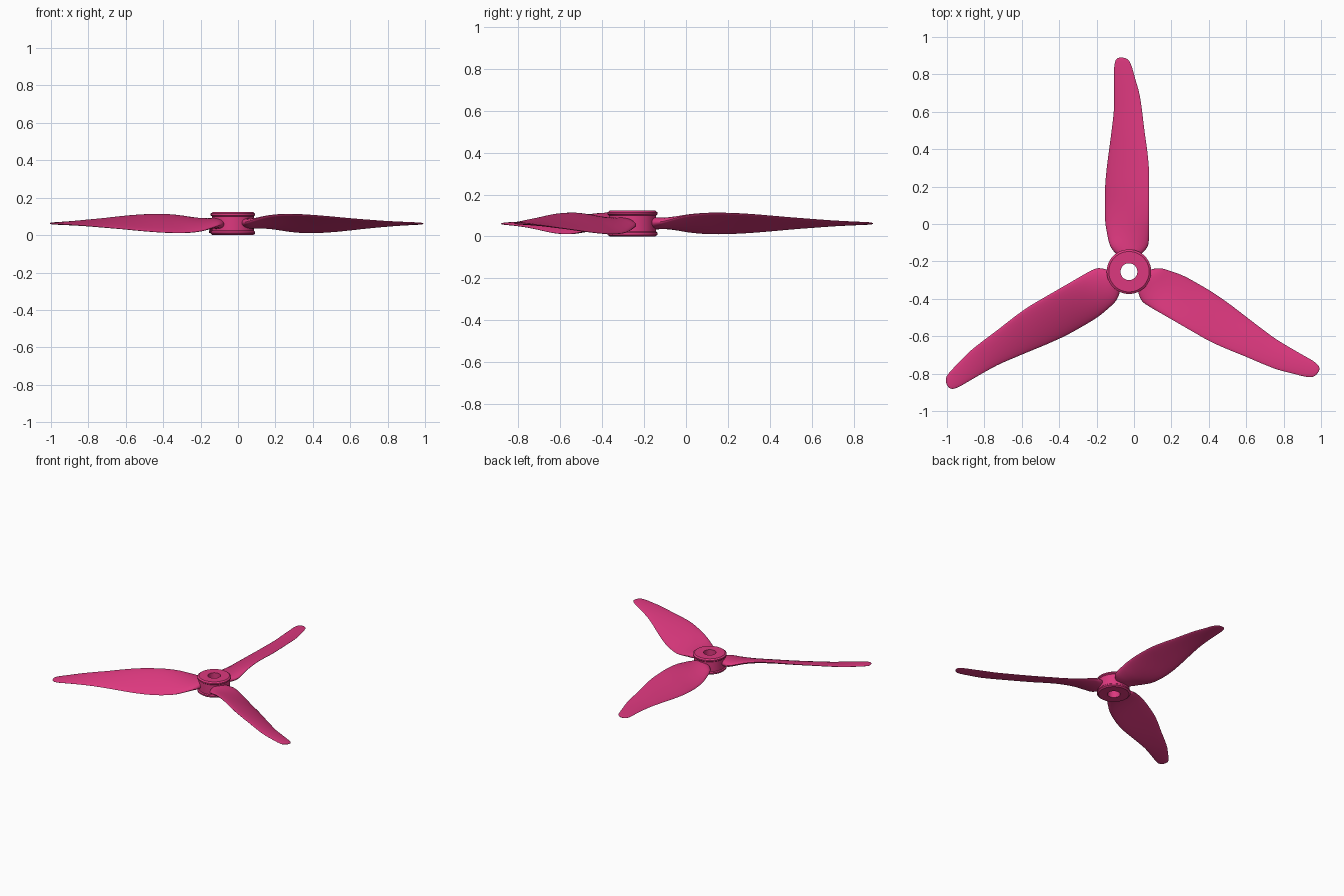
import bpy, bmesh, math
from mathutils import Vector, Matrix

cube = bpy.data.objects.get("Cube")
if cube:
    bpy.data.objects.remove(cube, do_unlink=True)

HUB = Vector((-0.027, -0.255, 0))
MID = 0.062

pink = bpy.data.materials.new("magenta_pink")
pink.use_nodes = True
color = (0.72, 0.04, 0.21, 1)
pink.diffuse_color = color
pink.node_tree.nodes["Principled BSDF"].inputs["Base Color"].default_value = color


def finish(bm, name):
    bmesh.ops.recalc_face_normals(bm, faces=bm.faces)
    mesh = bpy.data.meshes.new(name)
    bm.to_mesh(mesh)
    bm.free()
    mesh.materials.append(pink)
    obj = bpy.data.objects.new(name, mesh)
    bpy.context.collection.objects.link(obj)
    bpy.ops.object.select_all(action='DESELECT')
    obj.select_set(True)
    bpy.context.view_layer.objects.active = obj
    bpy.ops.object.shade_smooth_by_angle(angle=math.radians(35))
    obj.location = HUB
    return obj


def loft(bm, rings, closed=False):
    loops = [[bm.verts.new(p) for p in ring] for ring in rings]
    pairs = list(zip(loops, loops[1:]))
    if closed:
        pairs.append((loops[-1], loops[0]))
    for a, b in pairs:
        for i in range(len(a)):
            j = (i + 1) % len(a)
            bm.faces.new((a[i], a[j], b[j], b[i]))
    if not closed:
        bm.faces.new(loops[0])
        bm.faces.new(loops[-1])


# Hub: a bored spool with a chamfered flange at each end
profile = [(0.045, 0), (0.108, 0), (0.119, 0.008), (0.119, 0.018), (0.112, 0.024),
           (0.112, 0.1), (0.119, 0.106), (0.119, 0.115), (0.108, 0.123), (0.045, 0.123)]
angles = [math.tau * i / 64 for i in range(64)]
bm = bmesh.new()
loft(bm, [[(r * math.cos(a), r * math.sin(a), z) for a in angles] for r, z in profile], closed=True)
finish(bm, "hub")

# Blade stations: radius, low edge x, high edge x, half rise of the chord, thickness
stations = [
    (0.085, -0.055, 0.055, 0.004, 0.056),
    (0.110, -0.082, 0.082, 0.006, 0.056),
    (0.145, -0.103, 0.103, 0.010, 0.052),
    (0.200, -0.116, 0.107, 0.024, 0.044),
    (0.270, -0.127, 0.107, 0.040, 0.036),
    (0.360, -0.129, 0.107, 0.049, 0.030),
    (0.460, -0.127, 0.107, 0.049, 0.027),
    (0.560, -0.118, 0.106, 0.044, 0.025),
    (0.660, -0.105, 0.096, 0.036, 0.023),
    (0.760, -0.092, 0.082, 0.027, 0.021),
    (0.860, -0.081, 0.070, 0.019, 0.019),
    (0.950, -0.079, 0.056, 0.012, 0.017),
    (1.030, -0.079, 0.034, 0.007, 0.015),
    (1.090, -0.079, 0.017, 0.004, 0.013),
    (1.125, -0.073, 0.002, 0.002, 0.011),
    (1.140, -0.062, -0.016, 0.001, 0.008),
    (1.145, -0.048, -0.034, 0, 0.003),
]


def spline(a, b, c, d, t):
    return tuple(0.5 * (2 * q + (s - p) * t + (2 * p - 5 * q + 4 * s - u) * t * t
                        + (3 * q - p - 3 * s + u) * t ** 3)
                 for p, q, s, u in zip(a, b, c, d))


def section(station, count=28):
    r, x0, x1, rise, thick = station
    low, high = Vector((x0, r, MID - rise)), Vector((x1, r, MID + rise))
    chord = (high - low) / 2
    centre = (high + low) / 2
    normal = Vector((-chord.z, 0, chord.x)).normalized()
    ring = []
    for i in range(count):
        a = math.tau * i / count
        camber = 0.004 * (rise / 0.049) * math.sin(a) ** 2
        ring.append(centre + chord * math.cos(a)
                    + normal * (thick / 2 * math.sin(a) + camber))
    return ring


padded = [stations[0]] + stations + [stations[-1]]
smooth = []
for i in range(len(stations) - 1):
    smooth += [spline(*padded[i:i + 4], k / 4) for k in range(4)]
smooth.append(stations[-1])

# Three twisted blades around the hub
for name, turn in (("rear_blade", 0), ("left_blade", -120), ("right_blade", 120)):
    bm = bmesh.new()
    loft(bm, [section(s) for s in smooth])
    bm.transform(Matrix.Rotation(math.radians(turn), 4, 'Z'))
    finish(bm, name)
